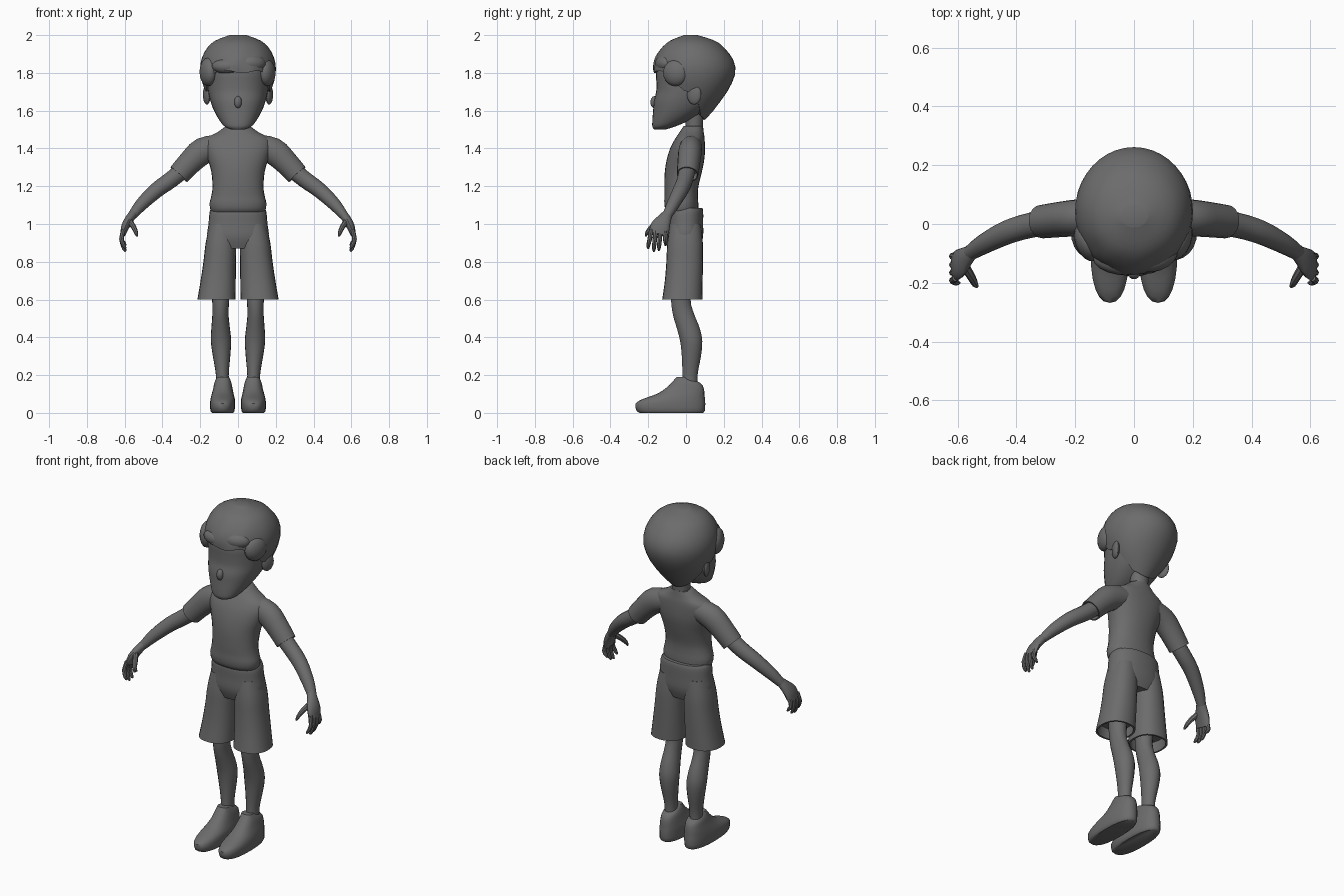
import bpy, bmesh, math
from mathutils import Vector, Matrix

if "Cube" in bpy.data.objects:
    bpy.data.objects.remove(bpy.data.objects["Cube"])

GREY = bpy.data.materials.new("plain_grey")
GREY.diffuse_color = (0.15, 0.15, 0.15, 1)
GREY.use_nodes = True
GREY.node_tree.nodes["Principled BSDF"].inputs["Base Color"].default_value = GREY.diffuse_color


def finish(name, bm, mirror=False, angle=40):
    bmesh.ops.recalc_face_normals(bm, faces=bm.faces)
    me = bpy.data.meshes.new(name)
    bm.to_mesh(me)
    bm.free()
    me.materials.append(GREY)
    ob = bpy.data.objects.new(name, me)
    bpy.context.collection.objects.link(ob)
    bpy.ops.object.select_all(action='DESELECT')
    ob.select_set(True)
    bpy.context.view_layer.objects.active = ob
    bpy.ops.object.shade_smooth_by_angle(angle=math.radians(angle))
    if mirror:
        ob.modifiers.new("mirror", 'MIRROR').use_clip = False
    return ob


def smooth_rows(rows, steps):
    # Catmull-Rom through tuples of numbers
    out = []
    for i in range(len(rows) - 1):
        p0, p1 = rows[max(i - 1, 0)], rows[i]
        p2, p3 = rows[i + 1], rows[min(i + 2, len(rows) - 1)]
        for s in range(steps):
            t = s / steps
            out.append(tuple(
                0.5 * (2 * b + (c - a) * t + (2 * a - 5 * b + 4 * c - d) * t * t
                       + (3 * b - a - 3 * c + d) * t ** 3)
                for a, b, c, d in zip(p0, p1, p2, p3)))
    return out + [rows[-1]]


def skin(bm, loops):
    vs = [[bm.verts.new(p) for p in lp] for lp in loops]
    n = len(vs[0])
    for a, b in zip(vs, vs[1:]):
        for i in range(n):
            j = (i + 1) % n
            bm.faces.new((a[i], a[j], b[j], b[i]))
    bm.faces.new(vs[0])
    bm.faces.new(vs[-1])


def oval(c, u, v, a, b, n, power=2.0):
    pts = []
    for i in range(n):
        th = 2 * math.pi * i / n
        x, y = math.cos(th), math.sin(th)
        x = math.copysign(abs(x) ** (2 / power), x)
        y = math.copysign(abs(y) ** (2 / power), y)
        pts.append(c + u * (a * x) + v * (b * y))
    return pts


def hem(loops, depth):
    # fold the open end inwards to make a hollow cuff
    last = loops[-1]
    mid = sum(last, Vector()) / len(last)
    prev = loops[-2]
    back = (sum(prev, Vector()) / len(prev) - mid).normalized() * depth
    inner = [mid + (p - mid) * 0.9 for p in last]
    return loops + [inner, [p + back for p in inner]]


def stack(name, rows, n=24, power=2.0, steps=3, cuff=0, mirror=False):
    # level rings: z, front y, back y, half width, centre x
    rows = [r if len(r) == 5 else r + (0,) for r in rows]
    loops = [oval(Vector((cx, (f + b) / 2, z)), Vector((1, 0, 0)), Vector((0, 1, 0)),
                  w, (b - f) / 2, n, power) for z, f, b, w, cx in smooth_rows(rows, steps)]
    if cuff:
        loops = hem(loops, cuff)
    bm = bmesh.new()
    skin(bm, loops)
    return finish(name, bm, mirror)


def limb(name, rows, n=16, steps=3, cuff=0):
    # rings square to a path: x, y, z, radius along y, other radius
    rows = smooth_rows(rows, steps)
    pts = [Vector(r[:3]) for r in rows]
    loops = []
    for i, r in enumerate(rows):
        t = (pts[min(i + 1, len(pts) - 1)] - pts[max(i - 1, 0)]).normalized()
        u = Vector((0, 1, 0))
        u = (u - t * u.dot(t)).normalized()
        loops.append(oval(pts[i], u, t.cross(u), r[3], r[4], n))
    if cuff:
        loops = hem(loops, cuff)
    bm = bmesh.new()
    skin(bm, loops)
    return finish(name, bm, True)


def blob(name, loc, size, rot=0, mirror=False):
    bm = bmesh.new()
    bmesh.ops.create_uvsphere(bm, u_segments=16, v_segments=10, radius=1)
    bm.transform(Matrix.Translation(loc) @ Matrix.Rotation(rot, 4, 'Z')
                 @ Matrix.Diagonal((*size, 1)))
    return finish(name, bm, mirror)


# shirt
stack("shirt_body", [
    (1.05, -.085, .06, .132), (1.075, -.108, .065, .146), (1.11, -.115, .065, .15),
    (1.15, -.114, .063, .141), (1.2, -.115, .066, .135), (1.28, -.112, .085, .142),
    (1.35, -.1, .098, .163), (1.41, -.08, .1, .178), (1.455, -.055, .098, .165),
    (1.485, -.035, .094, .11), (1.52, -.012, .09, .062)], 28, 2.2)
limb("sleeve", [(.09, .03, 1.415, .055, .06), (.185, .022, 1.387, .062, .072),
                (.255, .015, 1.325, .06, .065), (.313, .008, 1.262, .057, .06)],
     18, 3, .04)

# shorts
stack("shorts_hips", [
    (1.085, -.085, .086, .138), (1.065, -.098, .091, .15), (1.0, -.098, .091, .156),
    (.93, -.099, .09, .162), (.87, -.08, .072, .125)], 28, 2.3)
stack("shorts_leg", [
    (1.0, -.085, .08, .07, .08), (.9, -.099, .089, .081, .09), (.8, -.104, .09, .086, .097),
    (.7, -.112, .088, .093, .105), (.6, -.126, .086, .101, .114)],
    24, 2.3, 3, .06, True)

# legs and shoes
stack("leg", [
    (.75, -.08, .04, .055, .095), (.6, -.08, .025, .045, .092), (.52, -.07, .045, .043, .093),
    (.45, -.05, .073, .049, .092), (.38, -.032, .087, .054, .09), (.3, -.023, .08, .046, .087),
    (.2, -.02, .062, .034, .083), (.1, -.025, .062, .036, .082)], 18, 2, 3, 0, True)
stack("shoe", [
    (0, -.245, .09, .056, .082), (.012, -.262, .1, .064, .082), (.05, -.267, .102, .066, .082),
    (.075, -.225, .1, .064, .081), (.1, -.155, .098, .058, .081), (.13, -.108, .094, .051, .08),
    (.16, -.076, .075, .045, .08), (.19, -.05, .0, .032, .079)], 24, 2.4, 2, 0, True)

# arms and hands
limb("arm", [(.25, .012, 1.32, .045, .045), (.35, -.004, 1.238, .043, .044),
             (.43, -.028, 1.18, .041, .041), (.51, -.068, 1.105, .034, .034),
             (.56, -.1, 1.045, .026, .024)])
limb("palm", [(.55, -.094, 1.06, .024, .022), (.572, -.112, 1.03, .036, .024),
              (.595, -.135, .99, .051, .022), (.61, -.147, .945, .049, .014)], 14)
for word, y0, y1, tip in (("index", -.184, -.2, .87), ("middle", -.16, -.17, .855),
                          ("ring", -.135, -.143, .86), ("little", -.111, -.108, .885)):
    limb(word + "_finger", [(.606, y0, .97, .012, .012), (.617, (y0 + y1) / 2, .92, .012, .012),
                            (.604, y1, tip + .015, .01, .01), (.594, y1, tip, .005, .005)], 8, 2)
limb("thumb", [(.578, -.14, 1.02, .016, .016), (.553, -.18, .985, .015, .014),
               (.54, -.205, .955, .011, .011), (.534, -.213, .935, .005, .005)], 8, 2)

# neck, face, nose and ears
stack("neck", [(1.47, -.005, .09, .05), (1.53, -.003, .09, .05), (1.62, -.01, .1, .055)], 18)
stack("head", [
    (1.5, -.168, -.11, .035), (1.515, -.178, -.06, .07), (1.55, -.178, .02, .099),
    (1.6, -.174, .1, .127), (1.65, -.17, .155, .146), (1.7, -.158, .19, .158),
    (1.75, -.157, .215, .164), (1.82, -.155, .22, .165), (1.9, -.11, .18, .13),
    (1.95, -.02, .08, .06)], 32, 2.25)
blob("nose", (0, -.168, 1.645), (.02, .02, .032))
blob("ear", (.165, .043, 1.685), (.017, .04, .053), -.35, True)

# hair cap: z, front y, back y, half width
HAIR = [(1.55, -.02, .1, .06), (1.6, -.06, .145, .105), (1.66, -.1, .19, .15),
        (1.72, -.14, .23, .18), (1.8, -.174, .262, .2), (1.87, -.166, .25, .194),
        (1.93, -.13, .205, .165), (1.97, -.085, .155, .122), (2.0, -.01, .06, .045)]
# hairline height from back (-1) to front (1)
LINE = [(-1, 1.55), (-.4, 1.575), (0, 1.69), (.35, 1.71), (.62, 1.79), (1, 1.81)]


def lookup(table, k):
    for a, b in zip(table, table[1:]):
        if k <= b[0]:
            t = max(0, (k - a[0]) / (b[0] - a[0]))
            return [p + (q - p) * t for p, q in zip(a, b)]
    return table[-1]


HAIR_ROWS = smooth_rows(HAIR, 4)
N, ROWS = 40, 14
hair_loops = []
for r in range(ROWS + 1):
    t = 1 - math.cos(r / ROWS * math.pi / 2)
    loop = []
    for i in range(N):
        th = 2 * math.pi * i / N
        c, s = math.cos(th), math.sin(th)
        front = max(0, -s)
        low = lookup(LINE, -s)[1] + .012 * front * math.sin(6 * th + 1)
        z, f, b, w = lookup(HAIR_ROWS, 2.0 + (low - 2.0) * t)
        k = 1 + .022 * front * t * math.sin(9 * th + 6 * t)
        loop.append(Vector((w * k * c, (f + b) / 2 + (b - f) / 2 * k * s, z)))
    hair_loops.append(loop)
hair_loops.append([Vector((p.x * .8, .03 + (p.y - .03) * .8, p.z + .01)) for p in hair_loops[-1]])
bm = bmesh.new()
skin(bm, hair_loops)
finish("hair", bm)

# swept locks over the temples and brow
blob("left_temple_lock", (-.158, -.06, 1.805), (.042, .07, .075), .35)
blob("right_temple_lock", (.155, -.055, 1.80), (.04, .07, .07), -.35)
blob("fringe_lock", (-.05, -.128, 1.835), (.09, .045, .042), -.15)
blob("side_fringe_lock", (.075, -.115, 1.85), (.075, .045, .045), .35)
